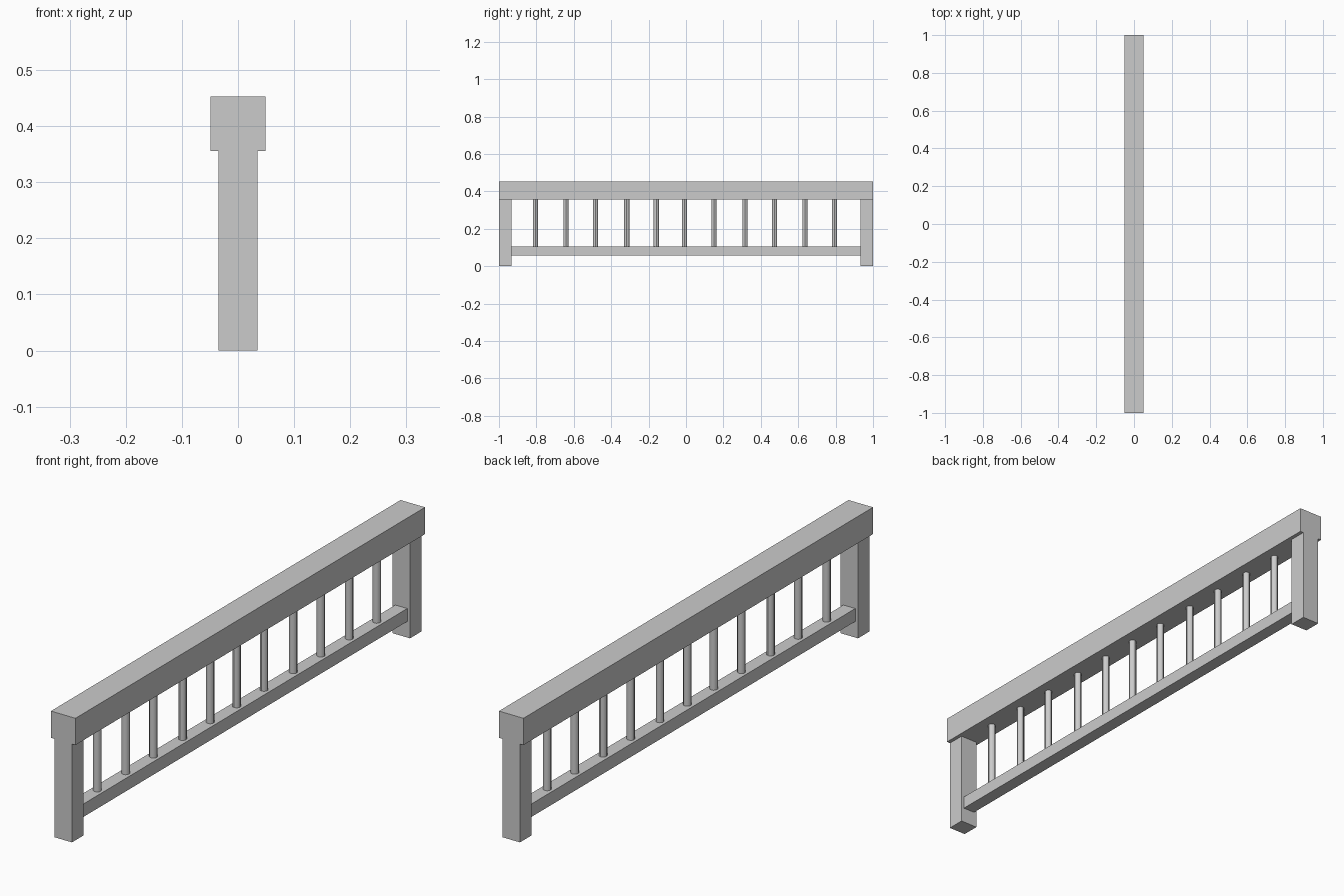
import bpy

if "Cube" in bpy.data.objects:
    bpy.data.objects.remove(bpy.data.objects["Cube"])

RAIL_BOTTOM, RAIL_TOP = 0.356, 0.453
LOWER_BOTTOM, LOWER_TOP = 0.058, 0.105
POST = 0.066  # post depth along y


def box(name, x, y0, y1, z0, z1):
    """Box spanning -x..x, y0..y1, z0..z1."""
    bpy.ops.mesh.primitive_cube_add(size=1, location=(0, (y0 + y1) / 2, (z0 + z1) / 2))
    ob = bpy.context.object
    ob.name = name
    ob.scale = (2 * x, y1 - y0, z1 - z0)
    bpy.ops.object.transform_apply(location=False, rotation=False, scale=True)
    return ob


# Thick handrail on top
box("top_rail", 0.049, -1, 1, RAIL_BOTTOM, RAIL_TOP)

# End posts under the handrail
box("front_post", 0.035, -1, -1 + POST, 0, RAIL_BOTTOM)
box("back_post", 0.035, 1 - POST, 1, 0, RAIL_BOTTOM)

# Thin lower rail between the posts
box("lower_rail", 0.024, -1 + POST, 1 - POST, LOWER_BOTTOM, LOWER_TOP)

# Round balusters, slightly uneven spacing
for i, y in enumerate((-0.805, -0.642, -0.484, -0.317, -0.159, -0.008,
                       0.149, 0.316, 0.474, 0.636, 0.794)):
    bpy.ops.mesh.primitive_cylinder_add(
        vertices=12, radius=0.0138, depth=RAIL_BOTTOM - LOWER_TOP,
        location=(0, y, (RAIL_BOTTOM + LOWER_TOP) / 2))
    bpy.context.object.name = f"baluster_{i + 1}"
    bpy.ops.object.shade_smooth_by_angle()
